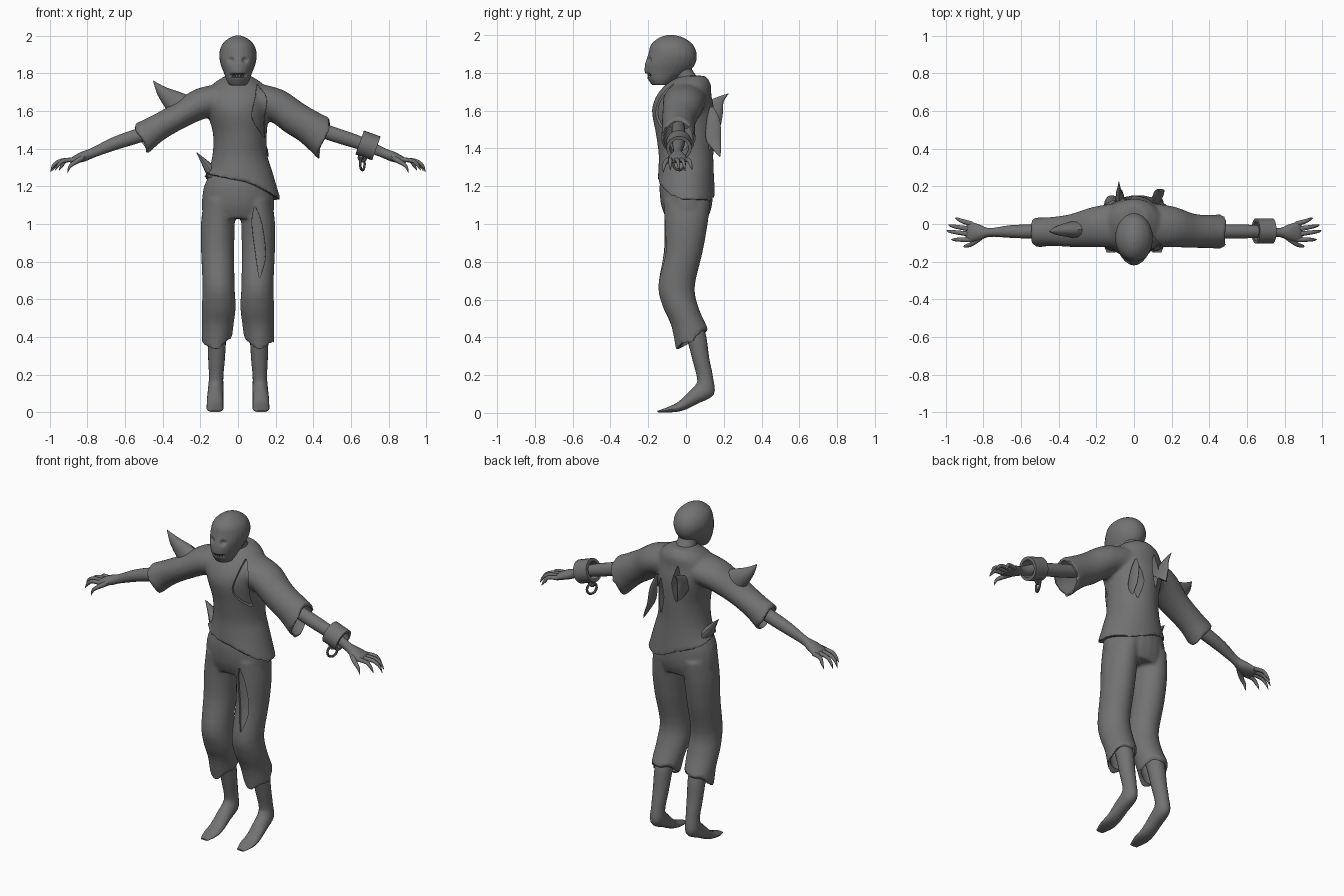
import bpy, bmesh, math
from mathutils import Vector

if "Cube" in bpy.data.objects:
    bpy.data.objects.remove(bpy.data.objects["Cube"])


def make(name, bm):
    bmesh.ops.recalc_face_normals(bm, faces=bm.faces)
    me = bpy.data.meshes.new(name)
    bm.to_mesh(me)
    bm.free()
    ob = bpy.data.objects.new(name, me)
    bpy.context.collection.objects.link(ob)
    return ob


def loft(name, secs, normal=None, ref=(1, 0, 0), n=24, steps=4, cap=True, jag=None, mirror=False):
    """Smooth skin through elliptical sections (x, y, z, radius_a, radius_b)."""
    rings = []
    for i, (x, y, z, ra, rb) in enumerate(secs):
        lo, hi = secs[max(i - 1, 0)], secs[min(i + 1, len(secs) - 1)]
        t = Vector(normal) if normal else Vector(hi[:3]) - Vector(lo[:3])
        t.normalize()
        a = Vector(ref)
        a = (a - t * a.dot(t)).normalized()
        b = t.cross(a)
        ring = []
        for k in range(n):
            th = 2 * math.pi * k / n
            p = Vector((x, y, z)) + a * ra * math.cos(th) + b * rb * math.sin(th)
            if jag and i == len(secs) - 1:
                p += t * jag(th)
            ring.append(p)
        rings.append(ring)
    full = []
    for i in range(len(rings) - 1):
        p0, p1, p2 = rings[max(i - 1, 0)], rings[i], rings[i + 1]
        p3 = rings[min(i + 2, len(rings) - 1)]
        for s in range(steps):
            u = s / steps
            full.append([0.5 * (2 * q1 + (q2 - q0) * u + (2 * q0 - 5 * q1 + 4 * q2 - q3) * u * u
                                + (3 * q1 - q0 - 3 * q2 + q3) * u ** 3)
                         for q0, q1, q2, q3 in zip(p0, p1, p2, p3)])
    full.append(rings[-1])
    bm = bmesh.new()
    vs = [[bm.verts.new((-p.x if mirror else p.x, p.y, max(p.z, 0))) for p in r] for r in full]
    for r, q in zip(vs, vs[1:]):
        for k in range(n):
            bm.faces.new((r[k], r[(k + 1) % n], q[(k + 1) % n], q[k]))
    if cap:
        bm.faces.new(vs[0])
        bm.faces.new(vs[-1])
    else:
        bmesh.ops.remove_doubles(bm, verts=bm.verts, dist=1e-5)
    return make(name, bm)


def apply(ob):
    dg = bpy.context.evaluated_depsgraph_get()
    me = bpy.data.meshes.new_from_object(ob.evaluated_get(dg))
    ob.modifiers.clear()
    ob.data = me


def fuse(name, parts, voxel=0.01, smooth=6):
    """Merge overlapping solids into one smooth skin."""
    bm = bmesh.new()
    for p in parts:
        bm.from_mesh(p.data)
        bpy.data.objects.remove(p)
    ob = make(name, bm)
    m = ob.modifiers.new("remesh", 'REMESH')
    m.mode, m.voxel_size = 'VOXEL', voxel
    m = ob.modifiers.new("smooth", 'SMOOTH')
    m.factor, m.iterations = 0.5, smooth
    apply(ob)
    return ob


def cut(ob, cutter, keep=False):
    m = ob.modifiers.new("cut", 'BOOLEAN')
    m.operation, m.object, m.solver = 'DIFFERENCE', cutter, 'EXACT'
    apply(ob)
    if not keep:
        bpy.data.objects.remove(cutter)


def tear(ob, cutter, depth=0.014):
    """Cut a slit through the cloth down to the skin just below it."""
    skin = ob.copy()
    skin.data = ob.data.copy()
    bpy.context.collection.objects.link(skin)
    m = skin.modifiers.new("inset", 'DISPLACE')
    m.mid_level, m.strength = 0, -depth
    apply(skin)
    cut(cutter, skin)
    cut(ob, cutter)


def hollow(secs, wall, **kw):
    """Cutter that opens the end of a sleeve or trouser leg."""
    s = [(x, y, z, a - wall, b - wall) for x, y, z, a, b in secs[-3:]]
    p, q = s[-2], s[-1]
    s.append(tuple(2 * q[i] - p[i] for i in range(3)) + q[3:])
    return loft("cutter", s, **kw)


Z, Y = (0, 0, 1), (0, 1, 0)

# Shirt: torso and sleeves
torso = loft("torso", [(0, .035, 1.785, .07, .065), (0, .015, 1.745, .13, .115), (0, -.01, 1.68, .17, .145),
                       (0, -.015, 1.6, .165, .165), (.01, -.005, 1.48, .143, .155), (.01, 0, 1.37, .145, .145),
                       (.012, 0, 1.28, .17, .147), (.02, .002, 1.19, .208, .152)], Z, n=32,
             jag=lambda t: -.065 * math.cos(t) - .035 * math.sin(t) + .01 * math.sin(4 * t))
sleeve_l = [(.06, -.005, 1.665, .12, .085), (.2, -.015, 1.637, .108, .082), (.33, -.035, 1.565, .088, .07),
            (.44, -.04, 1.502, .077, .073), (.515, -.045, 1.45, .08, .086)]
sleeve_r = [(.06, -.005, 1.665, .12, .09), (.2, -.015, 1.63, .108, .09), (.3, -.035, 1.562, .092, .09),
            (.39, -.04, 1.507, .088, .093), (.46, -.04, 1.45, .092, .105)]
rag_l = lambda t: .012 * math.cos(3 * (t + math.pi / 2)) - .012 * math.sin(t)
rag_r = lambda t: .015 * math.cos(3 * (t + math.pi / 2)) - .04 * math.sin(t)
shirt = fuse("shirt", [torso, loft("s", sleeve_l, ref=Y, jag=rag_l, mirror=True),
                       loft("s", sleeve_r, ref=Y, jag=rag_r)])
tear(shirt, loft("cutter", [(.1, -.25, 1.74, .004, .25), (.122, -.25, 1.67, .035, .25),
                            (.11, -.25, 1.56, .038, .25), (.14, -.25, 1.46, .004, .25)], Z), .01)
for x, z, w in ((-.035, 1.6, .03), (.08, 1.5, .035)):
    tear(shirt, loft("cutter", [(x, .25, z + .1, .004, .25), (x, .25, z, w, .25),
                                (x, .25, z - .11, .004, .25)], Z))
cut(shirt, hollow(sleeve_l, .014, ref=Y, mirror=True))
cut(shirt, hollow(sleeve_r, .014, ref=Y))

# Trousers
leg = [(.095, .005, 1.13, .085, .125), (.107, 0, 1.0, .09, .115), (.108, -.015, .85, .088, .103),
       (.103, -.05, .67, .085, .097), (.102, -.028, .56, .09, .094), (.108, .016, .46, .084, .094),
       (.112, .033, .395, .08, .085)]
hips = loft("hips", [(0, 0, 1.3, .13, .125), (0, 0, 1.2, .18, .14), (0, .003, 1.1, .192, .135),
                     (0, .005, 1.03, .185, .11)], Z)
hem = lambda t: .055 * math.sin(t) - .015 * math.cos(4 * t) - .012 * math.cos(t)
trousers = fuse("trousers", [hips] + [loft("l", leg, Z, jag=hem, mirror=m) for m in (0, 1)], smooth=5)
tear(trousers, loft("cutter", [(.09, -.3, 1.09, .004, .3), (.1, -.3, 1.0, .035, .3),
                               (.12, -.3, .84, .035, .3), (.115, -.3, .72, .004, .3)], Z), .01)
for m in (0, 1):
    cut(trousers, hollow(leg, .013, normal=Z, mirror=m))

# Shins with feet, forearms, hands
for m, side in ((0, "right"), (1, "left")):
    loft("foot_" + side, [(.11, -.005, .54, .05, .045), (.112, .05, .42, .05, .052), (.114, .08, .28, .044, .044),
                          (.116, .1, .19, .038, .042), (.118, .1, .125, .041, .054),
                          (.121, .035, .078, .043, .038), (.122, -.03, .035, .044, .026),
                          (.122, -.09, .017, .043, .015), (.122, -.15, .006, .024, .005)], n=20, mirror=m)
    loft("arm_" + side, [(.4, -.04, 1.51, .035, .038), (.55, -.04, 1.462, .037, .038),
                         (.66, -.04, 1.425, .033, .034), (.765, -.045, 1.38, .023, .026),
                         (.82, -.045, 1.358, .042, .027), (.87, -.042, 1.34, .053, .019),
                         (.89, -.04, 1.333, .045, .01)], ref=Y, n=20, mirror=m)
    for y0, y1, xt, zt in ((-.083, -.083, .97, 1.285), (-.055, -.035, .995, 1.275),
                           (-.028, -.005, .985, 1.28), (0, .032, .95, 1.285)):
        xm = .87 + (xt - .87) * .55
        loft("finger_" + side, [(.86, y0, 1.341, .014, .013), (xm, (y0 + y1) / 2, 1.336, .011, .011),
                                (xt - .017, y1 * .8 + y0 * .2, 1.312, .008, .009), (xt, y1, zt, .001, .001)],
             ref=Y, n=10, mirror=m)
    loft("thumb_" + side, [(.82, -.07, 1.352, .02, .016), (.86, -.105, 1.33, .013, .013),
                           (.892, -.117, 1.305, .009, .009), (.905, -.12, 1.27, .001, .001)],
         ref=Y, n=10, mirror=m)

# Skull with eye hollows and open mouth
heads = [(2.0, .015, -.1, -.06), (1.985, .05, -.145, -.01), (1.95, .086, -.185, .036), (1.9, .1, -.2, .057),
         (1.85, .093, -.216, .05), (1.81, .078, -.22, .02), (1.785, .069, -.213, -.02),
         (1.76, .06, -.198, -.06), (1.735, .045, -.18, -.09)]
head = loft("head", [(0, (a + b) / 2, z, r, (b - a) / 2) for z, r, a, b in heads], Z)
for s in (-1, 1):
    cut(head, loft("cutter", [(s * .042, -.22, 1.905, .005, .005), (s * .044, -.213, 1.87, .027, .033),
                              (s * .042, -.228, 1.835, .005, .005)], Z, n=12))
cut(head, loft("cutter", [(0, -.225, 1.797, .06, .055), (0, -.225, 1.778, .065, .06)], Z))
head = fuse("head", [head], .006, 4)
loft("neck", [(0, -.03, 1.85, .06, .055), (0, -.015, 1.8, .055, .05), (0, .015, 1.74, .065, .06)], n=20)
for k in range(-3, 4):
    x, y = k * .014, -.2 + .0024 * k * k
    loft("upper_tooth", [(x, y, 1.803, .006, .006), (x, y, 1.778, .002, .002)], Z, n=8, steps=1)
    loft("lower_tooth", [(x, y + .015, 1.77, .006, .006), (x, y + .013, 1.79, .002, .002)], Z, n=8, steps=1)

# Torn cloth flaps: flattened tapers
loft("shoulder_flap", [(-.3, -.03, 1.62, .05, .075), (-.345, -.03, 1.655, .04, .058),
                       (-.405, -.035, 1.705, .025, .03), (-.45, -.04, 1.76, .001, .001)], ref=Y, n=12)
loft("hip_flap", [(-.12, .0, 1.24, .07, .035), (-.15, .0, 1.29, .055, .028),
                  (-.18, .0, 1.33, .03, .017), (-.22, .0, 1.38, .001, .001)], ref=Y, n=12)
loft("back_flap_upper", [(-.075, .12, 1.57, .025, .08), (-.08, .155, 1.62, .016, .05),
                         (-.08, .185, 1.66, .01, .02), (-.08, .225, 1.69, .001, .001)], ref=(1, 0, 0), n=12)
loft("back_flap_lower", [(.1, .135, 1.62, .004, .01), (.115, .145, 1.55, .012, .035),
                         (.13, .145, 1.45, .012, .04), (.15, .165, 1.39, .009, .02),
                         (.16, .18, 1.355, .001, .001)], Z, n=12)

# Wrist shackle with hanging links
ax, c = Vector((.94, 0, -.34)), Vector((.69, -.037, 1.417))
loft("shackle", [(*(c + ax * d), r, r) for d, r in
                 ((-.047, .05), (-.047, .067), (.047, .067), (.047, .05), (-.047, .05))],
     normal=ax, ref=Y, n=24, steps=1, cap=False)
for z, r, rz in ((1.352, .018, 0), (1.318, .032, 1.2)):
    bpy.ops.mesh.primitive_torus_add(major_radius=r, minor_radius=.007, major_segments=20, minor_segments=8,
                                     location=(.66, -.037, z), rotation=(math.pi / 2, 0.2, rz))
    bpy.context.object.name = "chain_link"

# Dark grey all over, smooth shading with sharp cloth edges
grey = bpy.data.materials.new("dark_grey")
grey.diffuse_color = (.17, .17, .17, 1)
grey.use_nodes = True
grey.node_tree.nodes["Principled BSDF"].inputs["Base Color"].default_value = grey.diffuse_color
for ob in bpy.context.scene.objects:
    ob.data.materials.clear()
    ob.data.materials.append(grey)
    ob.select_set(True)
    bpy.context.view_layer.objects.active = ob
bpy.ops.object.shade_smooth_by_angle(angle=math.radians(40))
